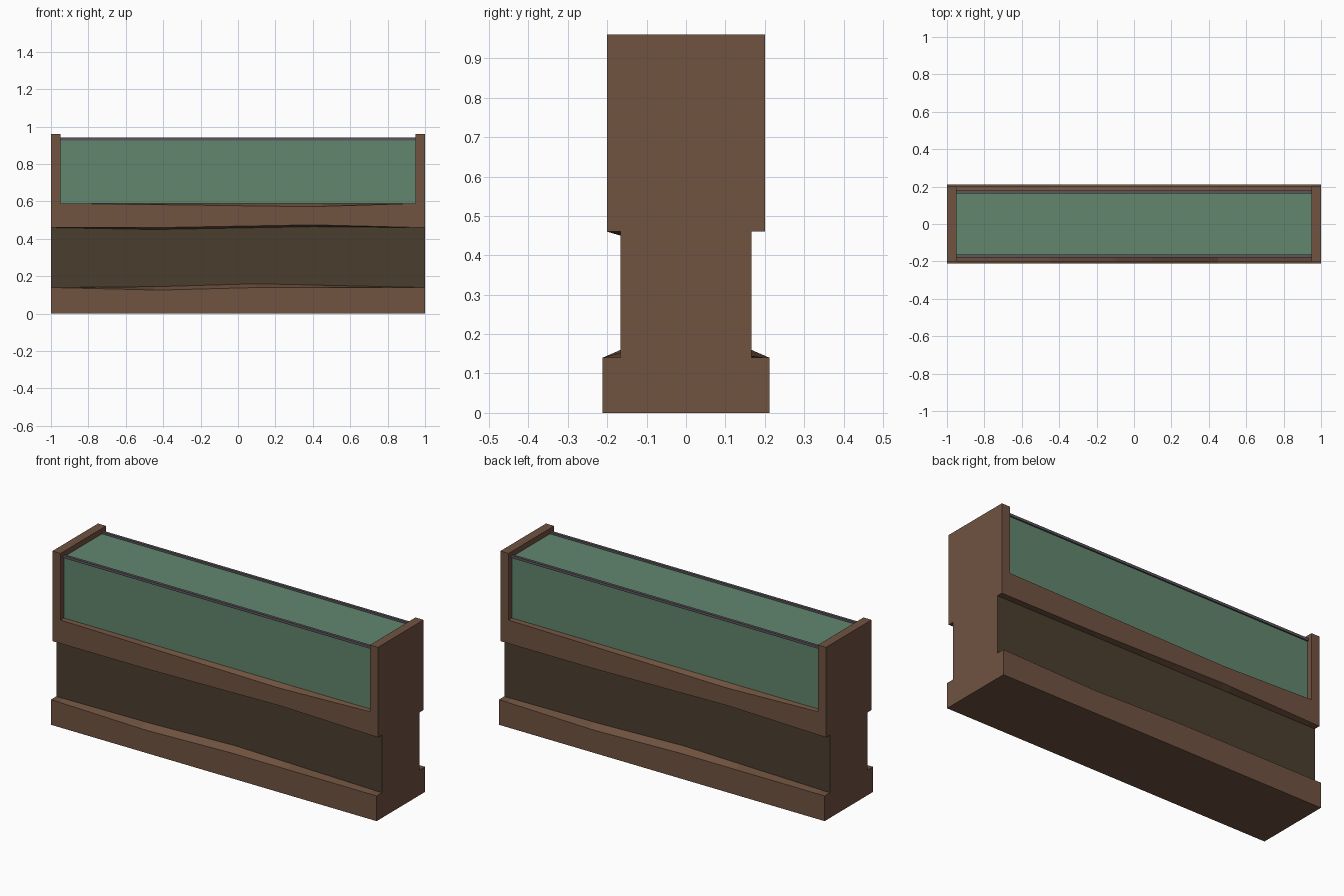
import bpy, bmesh

if "Cube" in bpy.data.objects:
    bpy.data.objects.remove(bpy.data.objects["Cube"])


def material(name, rgb):
    m = bpy.data.materials.new(name)
    lin = [c / 12.92 if c <= 0.04045 else ((c + 0.055) / 1.055) ** 2.4
           for c in (v / 255 for v in rgb)]
    m.diffuse_color = (*lin, 1)
    m.use_nodes = True
    m.node_tree.nodes["Principled BSDF"].inputs["Base Color"].default_value = m.diffuse_color
    return m


WOOD = material("brown wood", (112, 83, 64))
DARK = material("dark wood panel", (75, 61, 47))
GREEN = material("green glass", (98, 134, 110))
GREY = material("grey metal", (92, 86, 94))


def finish(name, bm, mats):
    bmesh.ops.recalc_face_normals(bm, faces=bm.faces)
    me = bpy.data.meshes.new(name)
    bm.to_mesh(me)
    bm.free()
    for m in mats:
        me.materials.append(m)
    ob = bpy.data.objects.new(name, me)
    bpy.context.collection.objects.link(ob)
    return ob


def box(name, x0, x1, y0, y1, z0, z1, mat):
    bm = bmesh.new()
    bmesh.ops.create_cube(bm, size=1)
    for v in bm.verts:
        v.co = ((x0 + x1) / 2 + v.co.x * (x1 - x0),
                (y0 + y1) / 2 + v.co.y * (y1 - y0),
                (z0 + z1) / 2 + v.co.z * (z1 - z0))
    return finish(name, bm, [mat])


def wave(x, pts):
    # straight-line interpolation between hand-cut edge points
    for (xa, za), (xb, zb) in zip(pts, pts[1:]):
        if x <= xb:
            return za + (zb - za) * (x - xa) / (xb - xa)
    return pts[-1][1]


# Uneven hewn edges of the ledges
BASE_OUT = [(-1, .14), (-.42, .126), (.1, .14), (1, .14)]
BASE_IN = [(-1, .14), (-.42, .145), (.1, .16), (1, .14)]
BEAM_IN = [(-1, .46), (-.45, .45), (.4, .465), (1, .46)]
BEAM_IN_BACK = [(-1, .46), (1, .46)]
BEAM_OUT = [(-1, .46), (-.45, .46), (.4, .475), (1, .46)]
SILL_OUT = [(-1, .59), (-.95, .59), (.4, .572), (.95, .59), (1, .59)]


def side(x, s):
    # profile of one long side; the back is the front turned half round
    u = x if s < 0 else -x
    beam = BEAM_IN if s < 0 else BEAM_IN_BACK
    return [(s * .212, 0), (s * .212, wave(u, BASE_OUT)),
            (s * .166, wave(u, BASE_IN)), (s * .166, wave(u, beam)),
            (s * .2, wave(u, BEAM_OUT)), (s * .2, wave(u, SILL_OUT)),
            (s * .166, .59)]


# Wooden body lofted along x, with dark recessed panels
bm = bmesh.new()
rings = []
for x in (-1, -.95, -.45, -.4, -.1, .1, .4, .45, .95, 1):
    prof = side(x, -1) + side(x, 1)[::-1]
    rings.append([bm.verts.new((x, y, z)) for y, z in prof])
n = len(rings[0])
for a, b in zip(rings, rings[1:]):
    for i in range(n):
        j = (i + 1) % n
        f = bm.faces.new((a[i], a[j], b[j], b[i]))
        f.material_index = 1 if i in (2, n - 4) else 0
bm.faces.new(rings[0])
bm.faces.new(rings[-1])
finish("wooden_body", bm, [WOOD, DARK])

# End posts
for s, label in ((-1, "left"), (1, "right")):
    x0, x1 = sorted((s * .95, s))
    box(label + "_end_post", x0, x1, -.2, .2, .57, .96, WOOD)

# Glass block and the metal rails along its top edges
box("glass_block", -.95, .95, -.17, .17, .575, .93, GREEN)
for s, label in ((-1, "front"), (1, "back")):
    y0, y1 = sorted((s * .163, s * .178))
    box(label + "_rail", -.95, .95, y0, y1, .927, .941, GREY)
